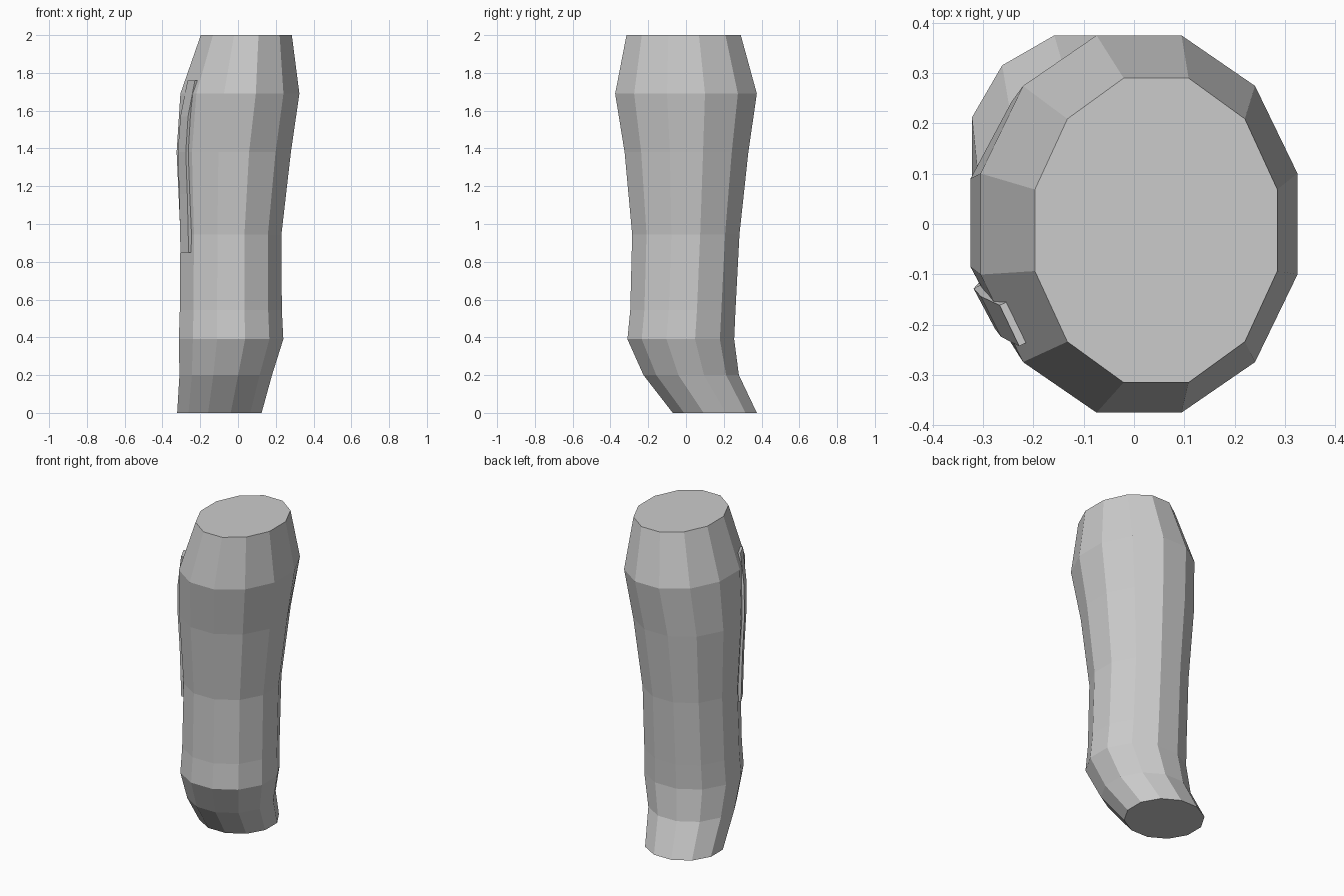
import bpy, bmesh, math
from mathutils import Vector

cube = bpy.data.objects.get("Cube")
if cube:
    bpy.data.objects.remove(cube, do_unlink=True)

grey = bpy.data.materials.new("plain_grey")
grey.use_nodes = True
colour = (0.6, 0.6, 0.6, 1)
grey.diffuse_color = colour
grey.node_tree.nodes["Principled BSDF"].inputs["Base Color"].default_value = colour

# Twelve-sided sections: z, x min, x max, y min, y max
SIDES = 12
SECTIONS = [
    (0.00, -0.322, 0.125, -0.07, 0.375),
    (0.20, -0.31, 0.18, -0.225, 0.28),
    (0.39, -0.313, 0.24, -0.31, 0.255),
    (0.545, -0.308, 0.232, -0.295, 0.262),
    (0.945, -0.305, 0.23, -0.285, 0.283),
    (1.38, -0.325, 0.28, -0.325, 0.33),
    (1.69, -0.305, 0.325, -0.375, 0.375),
    (2.00, -0.197, 0.285, -0.315, 0.29),
]


def section_at(z):
    """Blend the two sections around a height."""
    for a, b in zip(SECTIONS, SECTIONS[1:]):
        if a[0] <= z <= b[0]:
            t = (z - a[0]) / (b[0] - a[0])
            return [p + (q - p) * t for p, q in zip(a, b)]


def corner(section, i):
    z, x0, x1, y0, y1 = section
    angle = math.tau * (i + 0.5) / SIDES
    reach = 2 * math.cos(math.pi / SIDES)
    return Vector(((x0 + x1) / 2 + (x1 - x0) / reach * math.cos(angle),
                   (y0 + y1) / 2 + (y1 - y0) / reach * math.sin(angle), z))


def loft(name, rings):
    """Bridge closed rings of points and cap both ends."""
    bm = bmesh.new()
    loops = [[bm.verts.new(p) for p in ring] for ring in rings]
    n = len(rings[0])
    for low, high in zip(loops, loops[1:]):
        for i in range(n):
            j = (i + 1) % n
            bm.faces.new((low[i], low[j], high[j], high[i]))
    bm.faces.new(loops[0][::-1])
    bm.faces.new(loops[-1])
    bmesh.ops.recalc_face_normals(bm, faces=bm.faces)
    mesh = bpy.data.meshes.new(name)
    bm.to_mesh(mesh)
    bm.free()
    mesh.materials.append(grey)
    obj = bpy.data.objects.new(name, mesh)
    bpy.context.collection.objects.link(obj)
    return obj


# Bent, tapered grip body
loft("grip_body", [[corner(s, i) for i in range(SIDES)] for s in SECTIONS])

# Thin strip lying on the front right facet
strip = []
for z, slide in ((0.85, 0), (1.16, 0), (1.38, 0), (1.57, 0), (1.76, 0.015)):
    s = section_at(z)
    a, b = corner(s, 6), corner(s, 7)
    along = (b - a).normalized()
    out = Vector((along.y, -along.x, 0))
    middle = (a + b) / 2 + along * slide
    strip.append([middle + along * u + out * v for u, v in
                  ((-0.045, -0.006), (0.045, -0.006), (0.045, 0.015), (-0.045, 0.015))])
loft("side_strip", strip)
